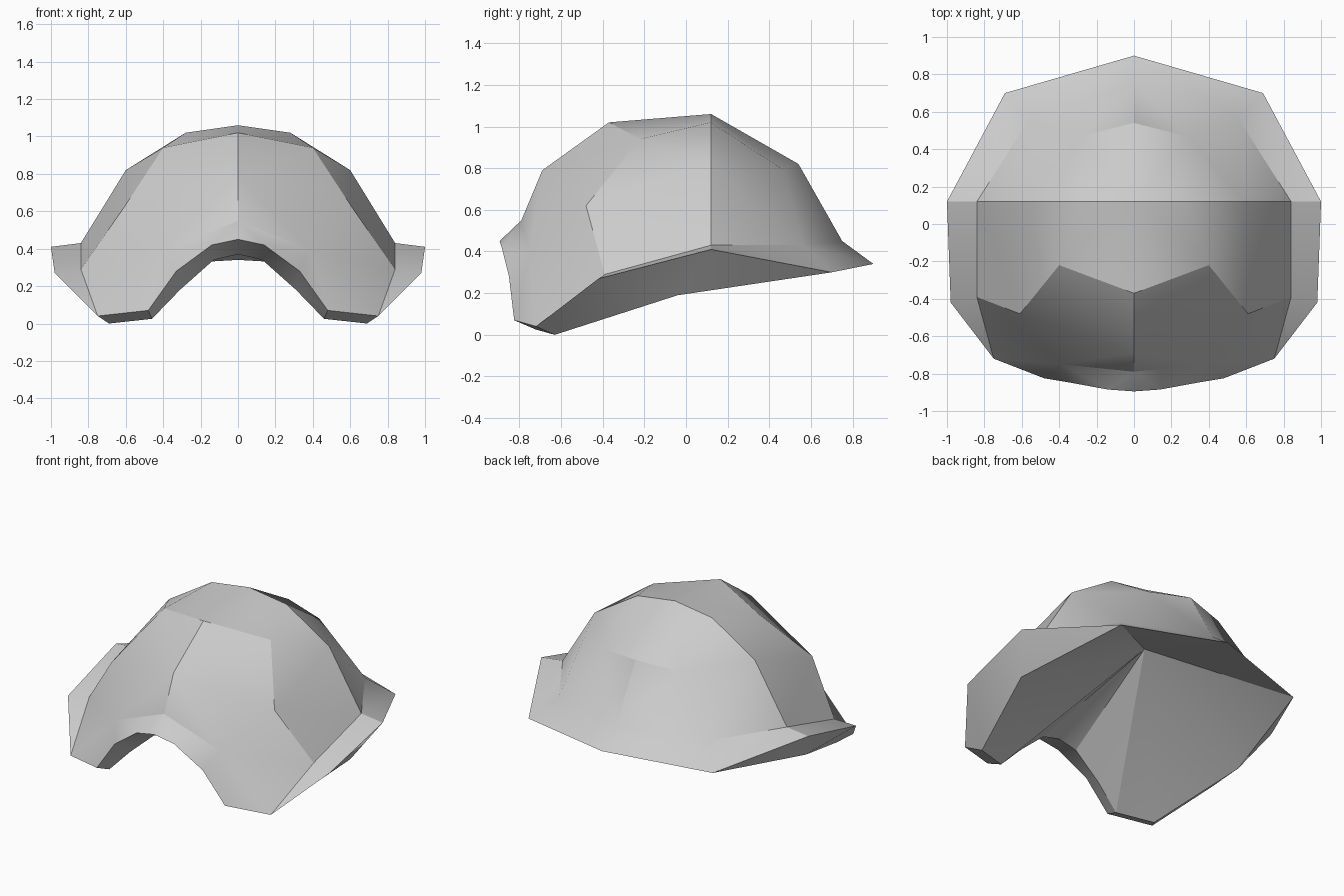
import bpy, bmesh, math

if "Cube" in bpy.data.objects:
    bpy.data.objects.remove(bpy.data.objects["Cube"])

bm = bmesh.new()


def line(*points):
    return [bm.verts.new(p) for p in points]


def tri(a, b, c):
    if len({a, b, c}) == 3:
        bm.faces.new((a, b, c))


def fan(centre, edge):
    for a, b in zip(edge, edge[1:]):
        tri(centre, a, b)


def bridge(a, b):
    """Fill between two lines with triangles, always taking the shorter diagonal."""
    i = j = 0
    while i < len(a) - 1 or j < len(b) - 1:
        step_a = (a[i + 1].co - b[j].co).length if i < len(a) - 1 else 99
        step_b = (a[i].co - b[j + 1].co).length if j < len(b) - 1 else 99
        if step_a < step_b:
            tri(a[i], a[i + 1], b[j])
            i += 1
        else:
            tri(a[i], b[j + 1], b[j])
            j += 1


# Profiles of the right half, each from the crown down to the brim edge
top, brow, hollow = line((0, .12, 1.06), (.39, -.75, .39), (0, .1, .65))
back = [top] + line((0, .54, .82), (0, .75, .45), (0, .9, .34))
diag = [top] + line((.28, .47, .79), (.56, .56, .43), (.69, .7, .3))
side = [top] + line((.28, .12, 1.02), (.6, .12, .82), (.84, .12, .43), (1, .12, .41))
fore = [top] + line((.4, -.22, .94), (.61, -.48, .62), (.84, -.39, .29), (.98, -.42, .27))
front = [top] + line((0, -.37, 1.02), (0, -.69, .79), (0, -.79, .55))

# Face opening: outer edge and the inner edge behind it
arch = line((.75, -.72, .04), (.48, -.825, .07), (.33, -.85, .28), (.14, -.885, .42), (0, -.895, .45))
inner = line((.87, -.04, .19), (.69, -.63, 0), (.46, -.72, .025),
             (.31, -.71, .18), (.13, -.71, .34), (0, -.71, .37))

# Crown and brim
bridge(back, diag)
bridge(diag, side)
bridge(side, fore)
bridge(fore[:3], front[:3])

# Front panel around the brow
fan(brow, [front[3], front[2], fore[2], fore[3]] + arch[:4] + [front[3]])
tri(fore[3], fore[4], arch[0])
tri(front[3], arch[3], arch[4])

# Brim underside and inner hollow
bridge([diag[3], side[4], fore[4]] + arch, [diag[3]] + inner)
fan(hollow, [back[3], diag[3]] + inner)

# Mirror to the left half
bmesh.ops.recalc_face_normals(bm, faces=bm.faces[:])
bmesh.ops.mirror(bm, geom=bm.verts[:] + bm.edges[:] + bm.faces[:], axis='X', merge_dist=.001)
bmesh.ops.remove_doubles(bm, verts=bm.verts[:], dist=.001)
bmesh.ops.recalc_face_normals(bm, faces=bm.faces[:])

mesh = bpy.data.meshes.new("helmet_shell")
bm.to_mesh(mesh)
bm.free()
shell = bpy.data.objects.new("helmet_shell", mesh)
bpy.context.collection.objects.link(shell)

# Plain grey
grey = bpy.data.materials.new("light_grey")
grey.diffuse_color = (.6, .6, .6, 1)
grey.use_nodes = True
grey.node_tree.nodes["Principled BSDF"].inputs["Base Color"].default_value = grey.diffuse_color
mesh.materials.append(grey)

# Smooth shading with sharp facet and brim creases
bpy.context.view_layer.objects.active = shell
shell.select_set(True)
bpy.ops.object.shade_smooth_by_angle(angle=math.radians(26))
